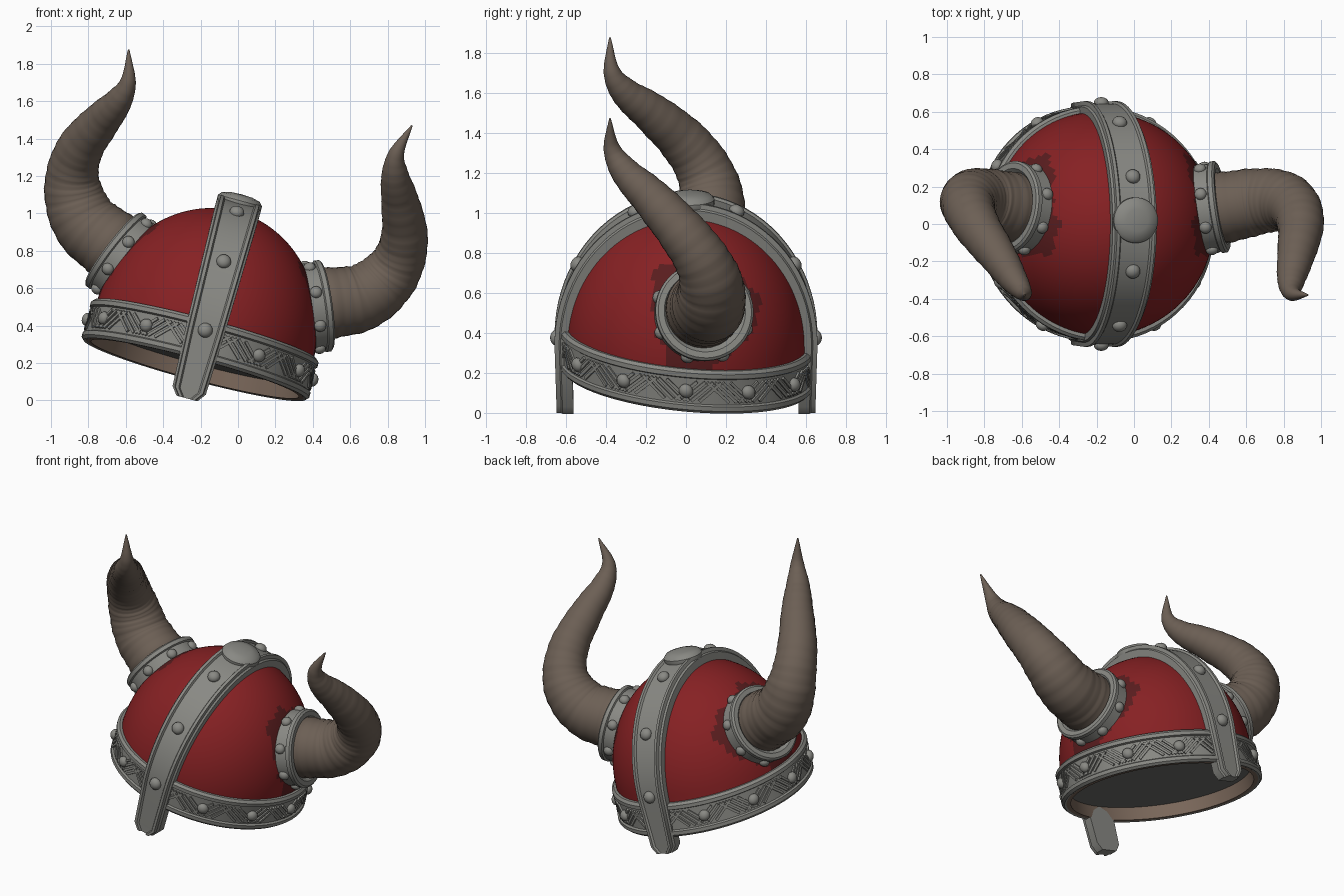
import bpy, bmesh, math
from mathutils import Matrix, Vector

if "Cube" in bpy.data.objects:
    bpy.data.objects.remove(bpy.data.objects["Cube"])


def material(name, rgb):
    m = bpy.data.materials.new(name)
    m.use_nodes = True
    m.diffuse_color = (*rgb, 1)
    m.node_tree.nodes["Principled BSDF"].inputs["Base Color"].default_value = (*rgb, 1)
    return m


STEEL = material("grey steel", (0.25, 0.25, 0.23))
RED = material("red shell", (0.24, 0.015, 0.017))
DARK_RED = material("worn dark red", (0.10, 0.012, 0.013))
HORN = material("brown horn", (0.15, 0.115, 0.09))
LEATHER = material("brown lining", (0.20, 0.14, 0.105))
INNER = material("dark inner grey", (0.15, 0.15, 0.14))

# The whole helmet rests tilted to one side
TILT = Matrix.Translation((-0.23, 0, 0.17)) @ Matrix.Rotation(math.radians(15), 4, 'Y')
# The brow band sits a little higher at the front
SLOPE = Matrix.Identity(4)
SLOPE[2][1] = -0.095
MIRROR = Matrix.Scale(-1, 4, (1, 0, 0))
DOME_Z, DOME_R, DOME_H = 0.2, 0.6, 0.67


def loft(bm, rings, cap=False, loop=False):
    rows = [[bm.verts.new(p) for p in ring] for ring in rings]
    n = len(rows[0])
    pairs = list(zip(rows, rows[1:])) + ([(rows[-1], rows[0])] if loop else [])
    for a, b in pairs:
        for i in range(n):
            j = (i + 1) % n
            bm.faces.new((a[i], a[j], b[j], b[i]))
    if cap:
        bm.faces.new(rows[0])
        bm.faces.new(rows[-1])


def lathe(bm, profile, segs=64, loop=False):
    angles = [2 * math.pi * i / segs for i in range(segs)]
    loft(bm, [[(r * math.cos(a), r * math.sin(a), z) for a in angles]
              for r, z in profile], loop=loop)


def finish(bm, name, mats, matrix=Matrix.Identity(4), rule=None, angle=35):
    bmesh.ops.transform(bm, matrix=matrix, verts=bm.verts)
    bmesh.ops.remove_doubles(bm, verts=bm.verts, dist=0.0001)
    bmesh.ops.recalc_face_normals(bm, faces=bm.faces)
    if rule:
        for f in bm.faces:
            f.material_index = rule(f.calc_center_median())
    bmesh.ops.transform(bm, matrix=TILT, verts=bm.verts)
    mesh = bpy.data.meshes.new(name)
    bm.to_mesh(mesh)
    bm.free()
    for m in mats:
        mesh.materials.append(m)
    ob = bpy.data.objects.new(name, mesh)
    bpy.context.collection.objects.link(ob)
    bpy.ops.object.select_all(action='DESELECT')
    ob.select_set(True)
    bpy.context.view_layer.objects.active = ob
    bpy.ops.object.shade_smooth_by_angle(angle=math.radians(angle))
    return ob


def facing(pos, normal):
    return Matrix.Translation(pos) @ Vector(normal).to_track_quat('Z', 'Y').to_matrix().to_4x4()


def rivet(bm, pos, normal, r=0.036):
    bmesh.ops.create_uvsphere(bm, u_segments=14, v_segments=8, radius=r,
                              matrix=facing(pos, normal) @ Matrix.Diagonal((1, 1, 0.8, 1)))


# Red shell, with worn paint around the horn collars
COLLAR_POS = Vector((0.5, 0.08, 0.47))
COLLAR_DIR = Vector((0.91, 0.14, 0.38)).normalized()


def worn(c):
    d = Vector((abs(c.x), c.y, c.z)) - COLLAR_POS
    turn = math.atan2(d.z, d.y)
    reach = 0.275 + 0.04 * math.sin(3 * turn + 1) + 0.015 * math.sin(11 * turn)
    return 1 if d.length < reach else 0


bm = bmesh.new()
lathe(bm, [(DOME_R, 0.1)] + [(DOME_R * math.cos(t), DOME_Z + DOME_H * math.sin(t))
      for t in [math.pi / 2 * i / 32 for i in range(33)]], 112)
finish(bm, "shell", [RED, DARK_RED], rule=worn)

# Brow band with raised lips
bm = bmesh.new()
lathe(bm, [(0.595, 0), (0.615, -0.005), (0.63, 0.01), (0.63, 0.033), (0.617, 0.04),
           (0.617, 0.17), (0.63, 0.177), (0.63, 0.2), (0.615, 0.215), (0.585, 0.215)],
      80, loop=True)
finish(bm, "brow_band", [STEEL], SLOPE)

# Raised chevron hatching on the band
bm = bmesh.new()
SLOTS = 96
for i in range(SLOTS):
    lean = math.radians(48 if (i // 4) % 2 else -48)
    bmesh.ops.create_cube(bm, size=1, matrix=(
        Matrix.Rotation(2 * math.pi * i / SLOTS, 4, 'Z') @ Matrix.Translation((0.617, 0, 0.105))
        @ Matrix.Rotation(lean, 4, 'X') @ Matrix.Diagonal((0.018, 0.015, 0.15, 1))))
finish(bm, "band_chevrons", [STEEL], SLOPE)

# Rivets on the band, leaving room for the strap
bm = bmesh.new()
for i in range(12):
    if i % 6 != 3:
        a = math.pi / 6 * i
        out = Vector((math.cos(a), math.sin(a), 0))
        rivet(bm, out * 0.625 + Vector((0, 0, 0.105)), out)
finish(bm, "band_rivets", [STEEL], SLOPE)

# Leather lining and the flat inner ceiling
bm = bmesh.new()
lathe(bm, [(0, 0.08), (0.57, 0.08), (0.575, -0.002), (0.602, -0.002), (0.602, 0.11), (0, 0.11)])
finish(bm, "lining", [LEATHER, INNER], SLOPE,
       rule=lambda c: 1 if Vector((c.x, c.y)).length < 0.55 else 0)


# Strap running from front to back over the crown
def strap_ring(y, z, ny, nz, h):
    section = [(h, -0.05), (h, 0.005), (h - 0.012, 0.012), (h - 0.016, 0.035),
               (h - 0.034, 0.035), (h - 0.042, 0.022)]
    section += [(-x, o) for x, o in reversed(section)]
    return [(x, y + ny * o, z + nz * o) for x, o in section]


SY, SZ = 0.622, 0.70
rings = [strap_ring(-SY + 0.01, -0.165, -1, 0, 0.058), strap_ring(-SY + 0.01, -0.12, -1, 0, 0.092)]
STEPS = 40
for i in range(STEPS + 1):
    t = math.pi * i / STEPS
    n = Vector((0, -math.cos(t) / SY, math.sin(t) / SZ)).normalized()
    rings.append(strap_ring(-SY * math.cos(t), DOME_Z + SZ * math.sin(t), n.y, n.z,
                            0.105 + 0.017 * math.sin(t)))
rings += [strap_ring(SY - 0.01, -0.12, 1, 0, 0.092), strap_ring(SY - 0.01, -0.165, 1, 0, 0.058)]
bm = bmesh.new()
loft(bm, rings, cap=True)
finish(bm, "crown_strap", [STEEL])

# Strap rivets
bm = bmesh.new()
for side in (-1, 1):
    for degrees in (1, 33, 67):
        t = math.radians(degrees)
        n = Vector((0, side * math.cos(t) / SY, math.sin(t) / SZ)).normalized()
        rivet(bm, Vector((0, side * SY * math.cos(t), DOME_Z + SZ * math.sin(t))) + n * 0.025, n, 0.04)
finish(bm, "strap_rivets", [STEEL])

# Crown disc
bm = bmesh.new()
lathe(bm, [(0, 0.965), (0.06, 0.962), (0.105, 0.95), (0.122, 0.93), (0.122, 0.9), (0.1, 0.86), (0, 0.86)], 32)
finish(bm, "crown_disc", [STEEL], Matrix.Translation((0, 0.02, 0)))

# Horn centre line (x, y, z) and radius
HORN_PATH = [Vector(p) for p in (
    (0.45, 0.07, 0.46, 0.195), (0.605, 0.09, 0.525, 0.19), (0.761, 0.12, 0.598, 0.178),
    (0.862, 0.125, 0.723, 0.16), (0.905, 0.08, 0.855, 0.138), (0.893, -0.02, 0.997, 0.122),
    (0.825, -0.17, 1.153, 0.1), (0.767, -0.3, 1.272, 0.074), (0.743, -0.37, 1.39, 0.042),
    (0.784, -0.38, 1.556, 0.004))]


def smooth_path(points, steps):
    ends = [2 * points[0] - points[1]] + points + [2 * points[-1] - points[-2]]
    out = []
    for a, b, c, d in zip(ends, ends[1:], ends[2:], ends[3:]):
        for i in range(steps):
            t = i / steps
            out.append(0.5 * (2 * b + (c - a) * t + (2 * a - 5 * b + 4 * c - d) * t * t
                              + (3 * b - a - 3 * c + d) * t ** 3))
    return out + [points[-1]]


def horn(bm):
    path = smooth_path(HORN_PATH, 10)
    side, rings = Vector((0, 1, 0)), []
    for i, p in enumerate(path):
        along = (path[min(i + 1, len(path) - 1)] - path[max(i - 1, 0)]).to_3d().normalized()
        side = (side - along * side.dot(along)).normalized()
        other = along.cross(side)
        r = p.w * (1 + 0.012 * math.sin(i * 1.9) + 0.008 * math.sin(i * 0.8))
        rings.append([p.to_3d() + r * (side * math.cos(a) + other * math.sin(a))
                      for a in [2 * math.pi * k / 28 for k in range(28)]])
    loft(bm, rings, cap=True)


# Horns, collars and collar rivets on both sides
for label, flip in (("left", Matrix.Identity(4)), ("right", MIRROR)):
    bm = bmesh.new()
    horn(bm)
    finish(bm, label + "_horn", [HORN], flip, angle=60)

    seat = flip @ facing(COLLAR_POS, COLLAR_DIR)
    bm = bmesh.new()
    lathe(bm, [(0.18, -0.09), (0.262, -0.09), (0.262, -0.03), (0.255, -0.022), (0.24, -0.018),
               (0.236, 0.06), (0.247, 0.066), (0.247, 0.09), (0.235, 0.1), (0.205, 0.1),
               (0.18, 0.075)], 48, loop=True)
    finish(bm, label + "_collar", [STEEL], seat)

    bm = bmesh.new()
    for k in range(8):
        a = math.pi / 4 * (k + 0.5)
        out = Vector((math.cos(a), math.sin(a), 0))
        rivet(bm, out * 0.238 + Vector((0, 0, 0.022)), out, 0.033)
    finish(bm, label + "_collar_rivets", [STEEL], seat)
